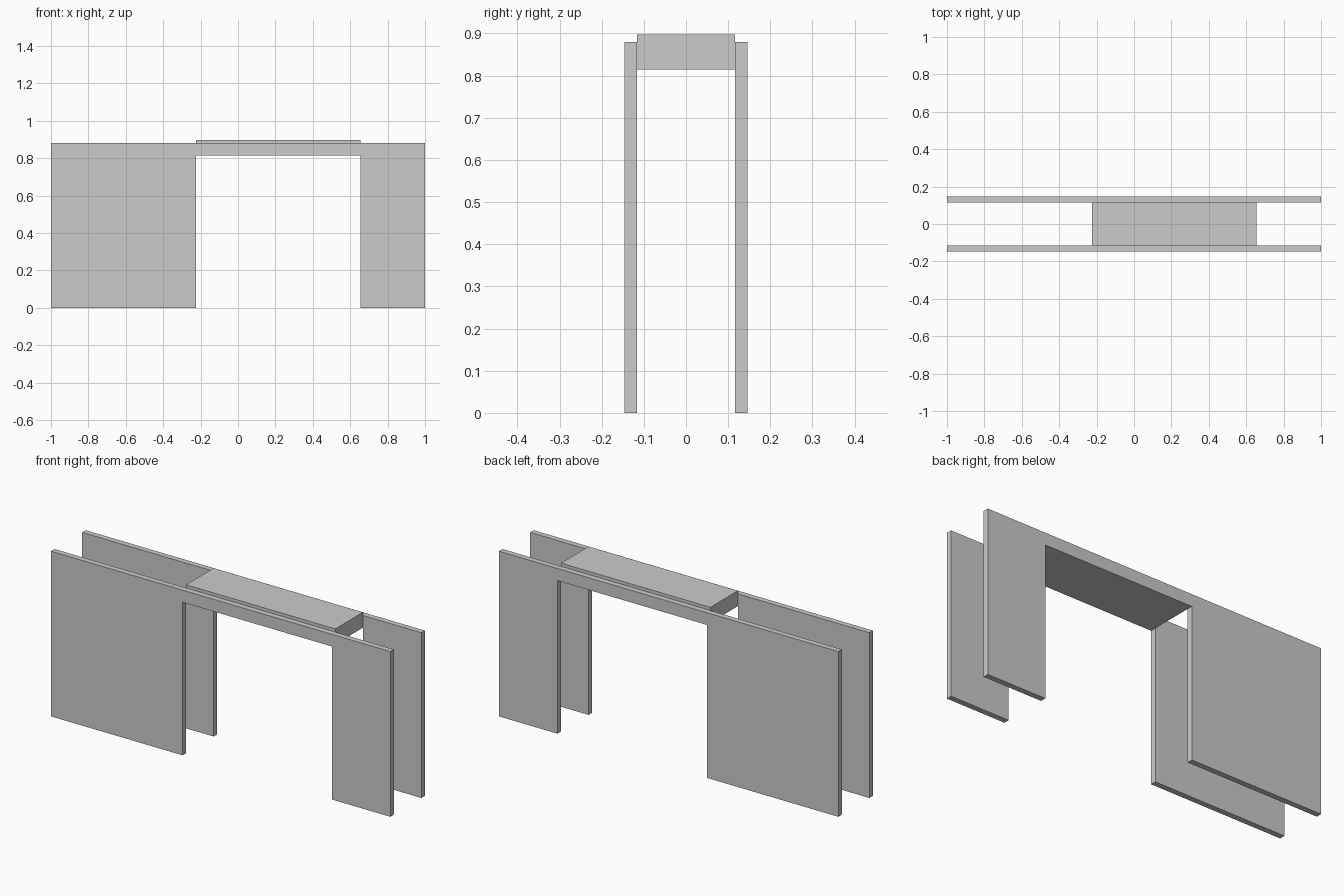
import bpy, bmesh
from mathutils import Vector

if "Cube" in bpy.data.objects:
    bpy.data.objects.remove(bpy.data.objects["Cube"])

LEFT, RIGHT, HEAD, TOP = -0.225, 0.655, 0.815, 0.88   # doorway and wall limits
INNER, OUTER = 0.116, 0.146                           # wall faces in y


def extrude_profile(name, profile, y0, y1):
    """Solid made from an x-z outline pushed along y."""
    bm = bmesh.new()
    face = bm.faces.new([bm.verts.new((x, y0, z)) for x, z in profile])
    new = bmesh.ops.extrude_face_region(bm, geom=[face])["geom"]
    verts = [g for g in new if isinstance(g, bmesh.types.BMVert)]
    bmesh.ops.translate(bm, vec=Vector((0, y1 - y0, 0)), verts=verts)
    bmesh.ops.recalc_face_normals(bm, faces=bm.faces)
    mesh = bpy.data.meshes.new(name)
    bm.to_mesh(mesh)
    bm.free()
    obj = bpy.data.objects.new(name, mesh)
    bpy.context.collection.objects.link(obj)
    return obj


# Two parallel walls with a doorway cut into the outline
wall = [(-1, 0), (LEFT, 0), (LEFT, HEAD), (RIGHT, HEAD),
        (RIGHT, 0), (1, 0), (1, TOP), (-1, TOP)]
extrude_profile("front_wall", wall, -OUTER, -INNER)
extrude_profile("back_wall", wall, INNER, OUTER)

# Lintel slab bridging the walls over the doorway
slab = [(LEFT, HEAD), (RIGHT, HEAD), (RIGHT, 0.897), (LEFT, 0.897)]
extrude_profile("lintel_slab", slab, -INNER, INNER)
